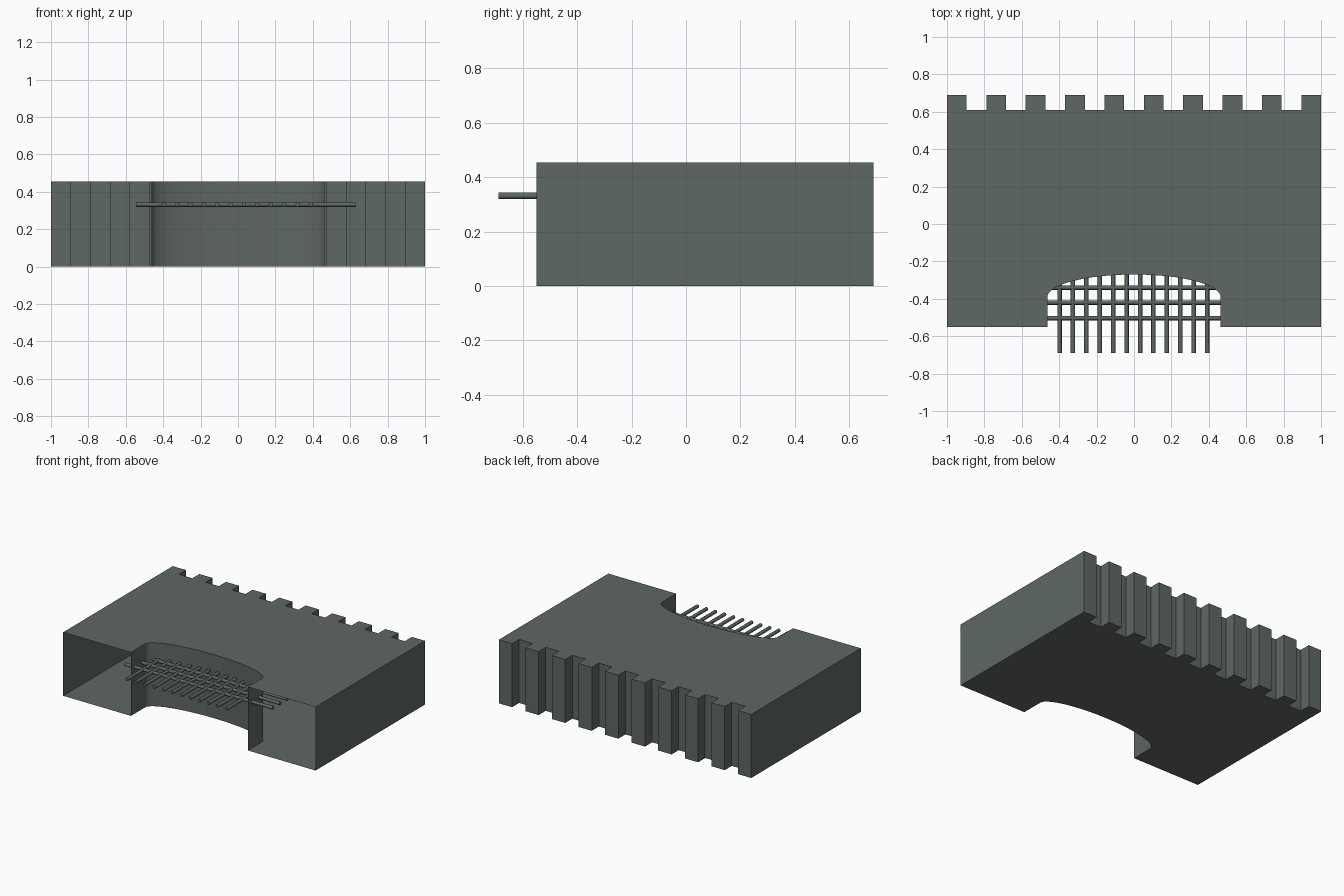
import bpy, bmesh, math
from mathutils import Matrix, Vector

if "Cube" in bpy.data.objects:
    bpy.data.objects.remove(bpy.data.objects["Cube"])

stone = bpy.data.materials.new("grey_green_stone")
stone.diffuse_color = (0.114, 0.138, 0.124, 1)
stone.use_nodes = True
stone.node_tree.nodes["Principled BSDF"].inputs["Base Color"].default_value = stone.diffuse_color

FRONT, BACK, NOTCH_Y, HEIGHT = -0.55, 0.69, 0.61, 0.455
ARCH_X, ARCH_Y, ARCH_RISE = 0.463, -0.39, 0.12


def finish(bm, name, angle):
    mesh = bpy.data.meshes.new(name)
    bm.to_mesh(mesh)
    bm.free()
    mesh.materials.append(stone)
    ob = bpy.data.objects.new(name, mesh)
    bpy.context.collection.objects.link(ob)
    bpy.ops.object.select_all(action='DESELECT')
    ob.select_set(True)
    bpy.context.view_layer.objects.active = ob
    bpy.ops.object.shade_smooth_by_angle(angle=math.radians(angle))
    return ob


# Gatehouse outline, counter-clockwise: right flank, battlements, left flank, arch
outline = [(ARCH_X, FRONT), (1, FRONT)]
step = 2 / 19
for i in range(19):
    y = BACK if i % 2 == 0 else NOTCH_Y
    outline += [(1 - i * step, y), (1 - (i + 1) * step, y)]
outline += [(-1, FRONT), (-ARCH_X, FRONT)]
SEGS = 32
for i in range(SEGS + 1):
    a = math.pi * (1 - i / SEGS)
    outline.append((ARCH_X * math.cos(a), ARCH_Y + ARCH_RISE * math.sin(a)))

# Hollow shell: top, bottom and walls, with both front flanks left open
bm = bmesh.new()
low = [bm.verts.new((x, y, 0)) for x, y in outline]
high = [bm.verts.new((x, y, HEIGHT)) for x, y in outline]
bm.faces.new(high)
bm.faces.new(low[::-1])
n = len(outline)
for i in range(n):
    j = (i + 1) % n
    if outline[i][1] == FRONT and outline[j][1] == FRONT:
        continue
    bm.faces.new((low[i], low[j], high[j], high[i]))
finish(bm, "gatehouse_shell", 35)


# Portcullis: a grid of thin round rods
def rod(bm, start, end, radius=0.012):
    start, end = Vector(start), Vector(end)
    d = end - start
    rot = d.to_track_quat('Z', 'Y').to_matrix().to_4x4()
    bmesh.ops.create_cone(bm, cap_ends=True, segments=8, radius1=radius, radius2=radius,
                          depth=d.length, matrix=Matrix.Translation((start + end) / 2) @ rot)


ROD_Z = 0.332
bm = bmesh.new()
for i in range(12):
    x = -0.398 + i * 0.0717
    rod(bm, (x, -0.69, ROD_Z), (x, -0.2, ROD_Z))
finish(bm, "portcullis_uprights", 50)

bm = bmesh.new()
for y in (-0.34, -0.42, -0.503):
    rod(bm, (-0.545, y, ROD_Z), (0.63, y, ROD_Z))
finish(bm, "portcullis_crossbars", 50)
